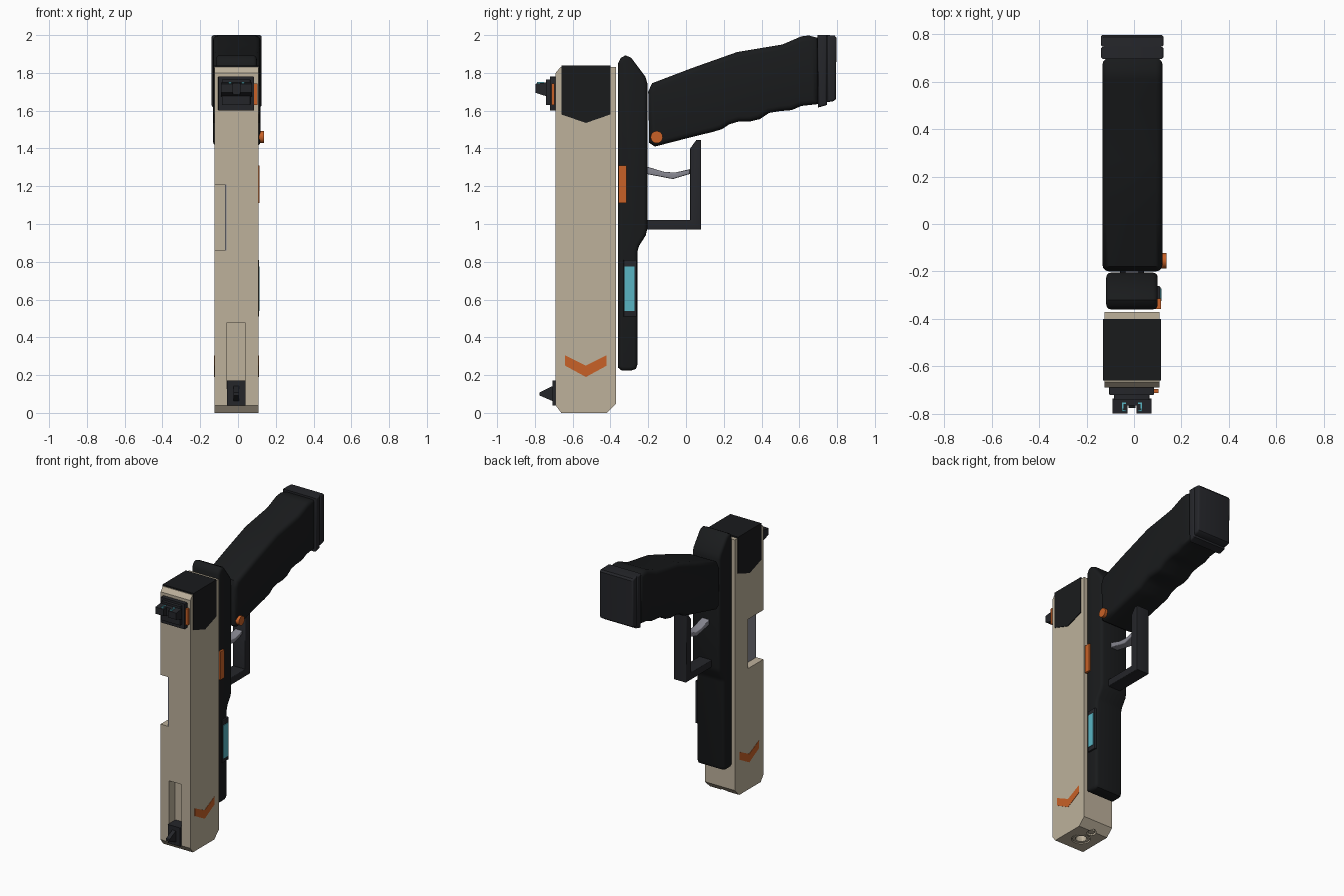
import bpy, bmesh, math
from mathutils import Matrix

if "Cube" in bpy.data.objects:
    bpy.data.objects.remove(bpy.data.objects["Cube"])

CX = -0.0085  # middle plane of the body


def mat(name, r, g, b):
    m = bpy.data.materials.new(name)
    m.diffuse_color = (r, g, b, 1)
    m.use_nodes = True
    m.node_tree.nodes["Principled BSDF"].inputs["Base Color"].default_value = m.diffuse_color
    return m


TAN = mat("tan", 0.51, 0.44, 0.33)
BLACK = mat("black", 0.010, 0.011, 0.012)
DARK = mat("dark_grey", 0.018, 0.019, 0.023)
ORANGE = mat("orange", 0.58, 0.12, 0.02)
CYAN = mat("cyan", 0.10, 0.46, 0.55)
STEEL = mat("steel", 0.25, 0.25, 0.29)


def finish(bm, name, m):
    bmesh.ops.recalc_face_normals(bm, faces=bm.faces)
    me = bpy.data.meshes.new(name)
    bm.to_mesh(me)
    bm.free()
    if m:
        me.materials.append(m)
    ob = bpy.data.objects.new(name, me)
    bpy.context.collection.objects.link(ob)
    return ob


def smooth(ob, deg=35):
    bpy.ops.object.select_all(action='DESELECT')
    ob.select_set(True)
    bpy.context.view_layer.objects.active = ob
    bpy.ops.object.shade_smooth_by_angle(angle=math.radians(deg))


def prism(name, pts, x0, x1, m, round_=0.0, segs=3):
    """Side profile (y, z) extruded along x; the rims of both sides may be rounded."""
    bm = bmesh.new()
    a = [bm.verts.new((x0, y, z)) for y, z in pts]
    b = [bm.verts.new((x1, y, z)) for y, z in pts]
    n = len(pts)
    bm.faces.new(a)
    bm.faces.new(b[::-1])
    for i in range(n):
        j = (i + 1) % n
        bm.faces.new((a[i], b[i], b[j], a[j]))
    bmesh.ops.recalc_face_normals(bm, faces=bm.faces)
    if round_:
        rim = [e for e in bm.edges if abs(e.verts[0].co.x - e.verts[1].co.x) < 1e-6]
        bmesh.ops.bevel(bm, geom=rim, offset=round_, offset_type='OFFSET', segments=segs,
                        profile=0.5, affect='EDGES', clamp_overlap=False)
    ob = finish(bm, name, m)
    if round_:
        smooth(ob)
    return ob


def box(name, x0, x1, y0, y1, z0, z1, m, round_=0.0):
    return prism(name, [(y0, z0), (y1, z0), (y1, z1), (y0, z1)], x0, x1, m, round_, 2)


def cyl(name, r, depth, loc, axis, m, sides=32):
    bm = bmesh.new()
    rot = Matrix.Rotation(math.pi / 2, 4, 'Y') if axis == 'x' else Matrix()
    bmesh.ops.create_cone(bm, cap_ends=True, segments=sides, radius1=r, radius2=r, depth=depth,
                          matrix=Matrix.Translation(loc) @ rot)
    ob = finish(bm, name, m)
    smooth(ob)
    return ob


def cut(ob, cutters):
    """Subtract the cutters, bake the result and remove them."""
    for c in cutters:
        c.hide_render = True
        md = ob.modifiers.new("cut", 'BOOLEAN')
        md.operation, md.solver, md.object = 'DIFFERENCE', 'EXACT', c
    dg = bpy.context.evaluated_depsgraph_get()
    me = bpy.data.meshes.new_from_object(ob.evaluated_get(dg))
    ob.modifiers.clear()
    ob.data = me
    for c in cutters:
        bpy.data.objects.remove(c)


# slide with ejection port, front slot, bore and guide rod hole
slide = prism("slide", [(-0.69, 0.04), (-0.66, 0), (-0.42, 0), (-0.37, 0.05), (-0.37, 1.83),
                        (-0.665, 1.83), (-0.69, 1.80)], -0.125, 0.108, TAN)
cut(slide, [box("port_cutter", -0.2, -0.06, -0.8, -0.52, 0.86, 1.21, None),
            box("slot_cutter", -0.06, 0.04, -0.8, -0.62, 0.13, 0.475, None),
            cyl("bore_cutter", 0.062, 0.12, (CX, -0.54, 0.0), 'z', None),
            cyl("rod_cutter", 0.030, 0.12, (CX, -0.437, 0.0), 'z', None)])

# muzzle, guide rod and chamber block
barrel = cyl("barrel", 0.055, 0.10, (CX, -0.54, 0.053), 'z', TAN)
cut(barrel, [cyl("muzzle_cutter", 0.036, 0.1, (CX, -0.54, 0.03), 'z', None)])
cyl("guide_rod", 0.022, 0.07, (CX, -0.437, 0.04), 'z', TAN, 20)
box("chamber", -0.07, -0.05, -0.688, -0.52, 0.86, 1.21, STEEL)

# rear slide cover and chevrons on both sides
prism("rear_cover", [(-0.66, 1.84), (-0.66, 1.58), (-0.53, 1.535), (-0.40, 1.58), (-0.40, 1.84)],
      -0.130, 0.113, BLACK)
chevron = [(-0.64, 0.305), (-0.53, 0.25), (-0.42, 0.305), (-0.42, 0.25), (-0.53, 0.19), (-0.64, 0.25)]
for side, x in (("right", 0.108), ("left", -0.125)):
    prism("chevron_" + side, chevron, x - 0.002, x + 0.002, ORANGE)

# frame
prism("frame", [(-0.36, 1.85), (-0.345, 1.88), (-0.32, 1.893), (-0.29, 1.88), (-0.215, 1.78),
                (-0.205, 1.745), (-0.205, 0.975), (-0.213, 0.94), (-0.248, 0.885), (-0.257, 0.855),
                (-0.257, 0.255), (-0.266, 0.232), (-0.29, 0.224), (-0.34, 0.224), (-0.36, 0.24)],
      -0.117, 0.100, BLACK, 0.02)

# grip with finger waves
prism("grip", [(-0.20, 1.70), (-0.18, 1.745), (0.03, 1.825), (0.27, 1.91), (0.51, 1.95),
               (0.61, 1.993), (0.65, 1.998), (0.70, 1.985), (0.70, 1.635), (0.61, 1.625),
               (0.56, 1.603), (0.50, 1.598), (0.44, 1.588), (0.39, 1.555), (0.34, 1.543),
               (0.28, 1.543), (0.23, 1.528), (0.19, 1.502), (0.14, 1.487), (0.02, 1.458),
               (-0.06, 1.437), (-0.165, 1.41), (-0.195, 1.43)], -0.133, 0.120, BLACK, 0.028)

# magazine base plates
prism("magazine_plate", [(0.695, 2.0), (0.747, 2.0), (0.747, 1.63), (0.70, 1.617)],
      -0.140, 0.125, DARK, 0.012)
prism("magazine_base", [(0.747, 2.0), (0.787, 1.998), (0.797, 1.985), (0.793, 1.66), (0.78, 1.65),
                        (0.747, 1.645)], -0.140, 0.125, DARK, 0.012)

# trigger guard and trigger
prism("trigger_guard", [(-0.215, 0.97), (0.08, 0.97), (0.08, 1.445), (0.055, 1.445), (0.022, 1.40),
                        (0.022, 1.022), (-0.215, 1.022)], CX - 0.05, CX + 0.05, DARK, 0.006)
prism("trigger", [(-0.21, 1.305), (-0.12, 1.277), (-0.06, 1.272), (0.02, 1.29), (0.02, 1.265),
                  (-0.07, 1.238), (-0.21, 1.265)], CX - 0.03, CX + 0.03, STEEL, 0.006)

# right-side controls
cyl("grip_pin", 0.032, 0.04, (0.118, -0.155, 1.46), 'x', ORANGE)
box("slide_stop", 0.09, 0.113, -0.358, -0.315, 1.11, 1.31, ORANGE)
box("light_housing", 0.09, 0.111, -0.33, -0.262, 0.51, 0.81, DARK, 0.004)
box("light_panel", 0.10, 0.115, -0.325, -0.272, 0.54, 0.775, CYAN)

# rear sight: stepped base, notched block, markings
box("sight_base", -0.105, 0.085, -0.72, -0.685, 1.60, 1.78, DARK, 0.004)
box("sight_step", -0.085, 0.065, -0.742, -0.715, 1.63, 1.765, DARK, 0.004)
box("sight_tab", 0.08, 0.104, -0.712, -0.695, 1.63, 1.745, ORANGE)
sight = prism("rear_sight", [(-0.735, 1.75), (-0.798, 1.742), (-0.798, 1.695), (-0.735, 1.675)],
              CX - 0.082, CX + 0.082, DARK)
cut(sight, [box("notch_cutter", CX - 0.018, CX + 0.018, -0.83, -0.765, 1.6, 1.8, None)])
for s in (-1, 1):
    for part, a, b, y0, y1 in (("bar", 0.036, 0.042, -0.79, -0.752),
                               ("tick_front", 0.026, 0.036, -0.79, -0.784),
                               ("tick_back", 0.026, 0.036, -0.758, -0.752)):
        xs = sorted((CX + s * a, CX + s * b))
        box("sight_mark_" + part, xs[0], xs[1], y0, y1, 1.738, 1.751, CYAN)

# front sight
box("front_sight_base", -0.057, 0.04, -0.706, -0.61, 0.04, 0.172, DARK)
prism("front_sight", [(-0.70, 0.145), (-0.775, 0.108), (-0.775, 0.092), (-0.70, 0.06)],
      CX - 0.014, CX + 0.014, DARK)
